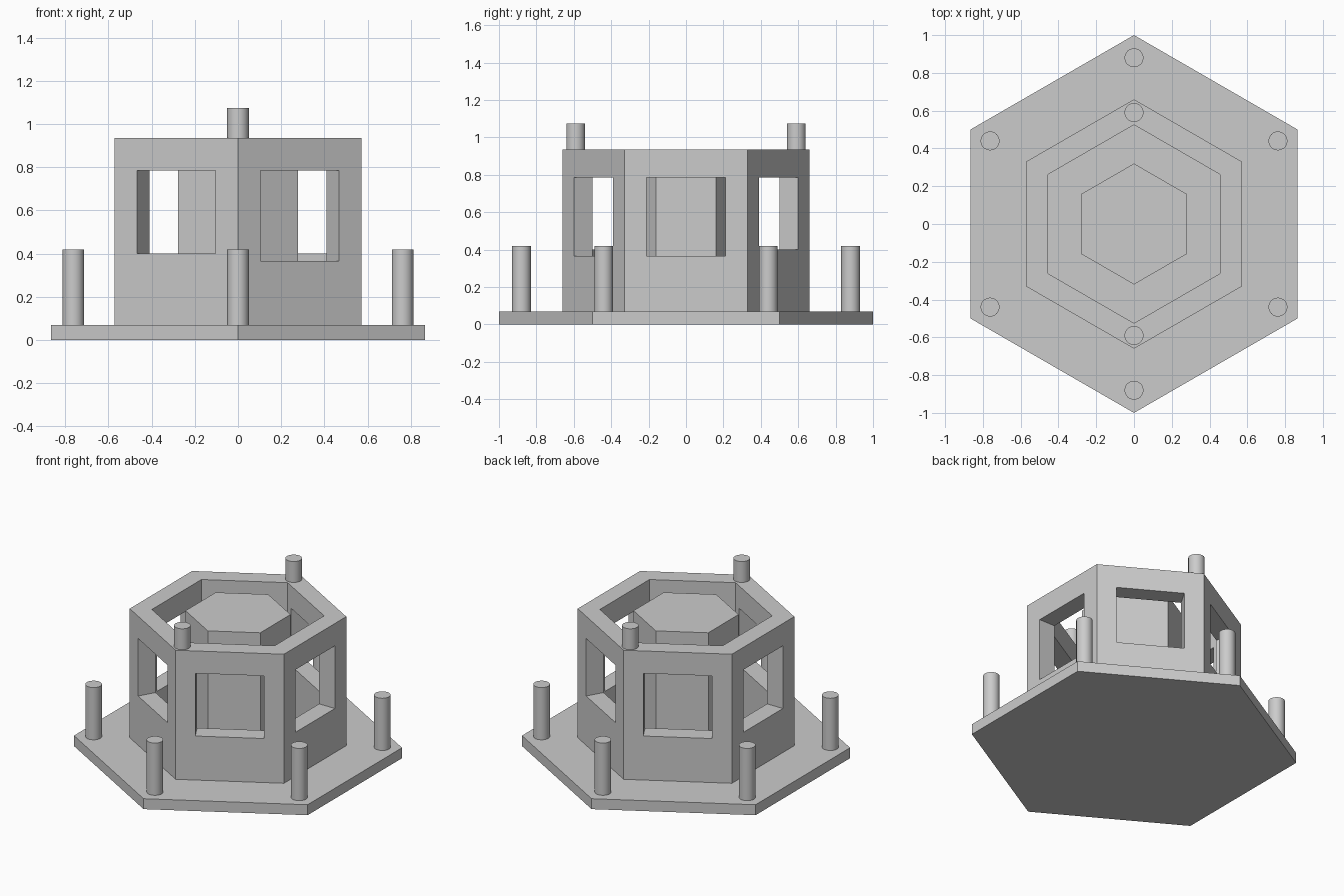
import bpy
from math import cos, sin, radians

old = bpy.data.objects.get("Cube")
if old:
    bpy.data.objects.remove(old, do_unlink=True)

grey = bpy.data.materials.new("plain grey")
grey.use_nodes = True
grey.diffuse_color = (0.6, 0.6, 0.6, 1)
grey.node_tree.nodes["Principled BSDF"].inputs["Base Color"].default_value = (0.6, 0.6, 0.6, 1)

BASE_TOP = 0.07
WALL_TOP = 0.935


def prism(name, sides, radius, bottom, top, x=0, y=0):
    """Upright prism or cylinder, with its first corner towards the back."""
    bpy.ops.mesh.primitive_cylinder_add(
        vertices=sides, radius=radius, depth=top - bottom,
        location=(x, y, (bottom + top) / 2))
    ob = bpy.context.object
    ob.name = name
    ob.data.materials.append(grey)
    return ob


def pin(name, x, y, bottom, height):
    prism(name, 32, 0.05, bottom, bottom + height, x, y)
    bpy.ops.object.shade_smooth_by_angle(angle=radians(30))


def cut(target, cutter):
    """Subtract the cutter from the target and discard it."""
    mod = target.modifiers.new("cut", 'BOOLEAN')
    mod.operation = 'DIFFERENCE'
    mod.solver = 'EXACT'
    mod.object = cutter
    bpy.ops.object.select_all(action='DESELECT')
    target.select_set(True)
    bpy.context.view_layer.objects.active = target
    bpy.ops.object.modifier_apply(modifier=mod.name)
    bpy.data.objects.remove(cutter, do_unlink=True)


# Hexagonal base plate and central block
prism("base_plate", 6, 1, 0, BASE_TOP)
prism("central_block", 6, 0.32, BASE_TOP, WALL_TOP)

# Hollow hexagonal wall
wall = prism("hexagonal_wall", 6, 0.66, BASE_TOP, WALL_TOP)
cut(wall, prism("hollow_cutter", 6, 0.525, BASE_TOP - 0.1, WALL_TOP + 0.1))

# Windows on opposite faces; one pair has a higher sill
for angle, sill in ((0, 0.365), (60, 0.4), (120, 0.365)):
    head = 0.785
    bpy.ops.mesh.primitive_cube_add(size=1, location=(0, 0, (sill + head) / 2),
                                    rotation=(0, 0, radians(angle)))
    box = bpy.context.object
    box.name = "window_cutter"
    box.scale = (2, 0.42, head - sill)
    bpy.context.view_layer.update()
    cut(wall, box)

# Pins near the corners of the base plate
for i in range(6):
    a = radians(30 + 60 * i)
    pin(f"base_pin_{i + 1}", 0.88 * cos(a), 0.88 * sin(a), BASE_TOP, 0.35)

# Pins on the front and back corners of the wall
for side, y in (("front", -0.59), ("back", 0.59)):
    pin(f"{side}_wall_pin", 0, y, WALL_TOP, 0.14)
